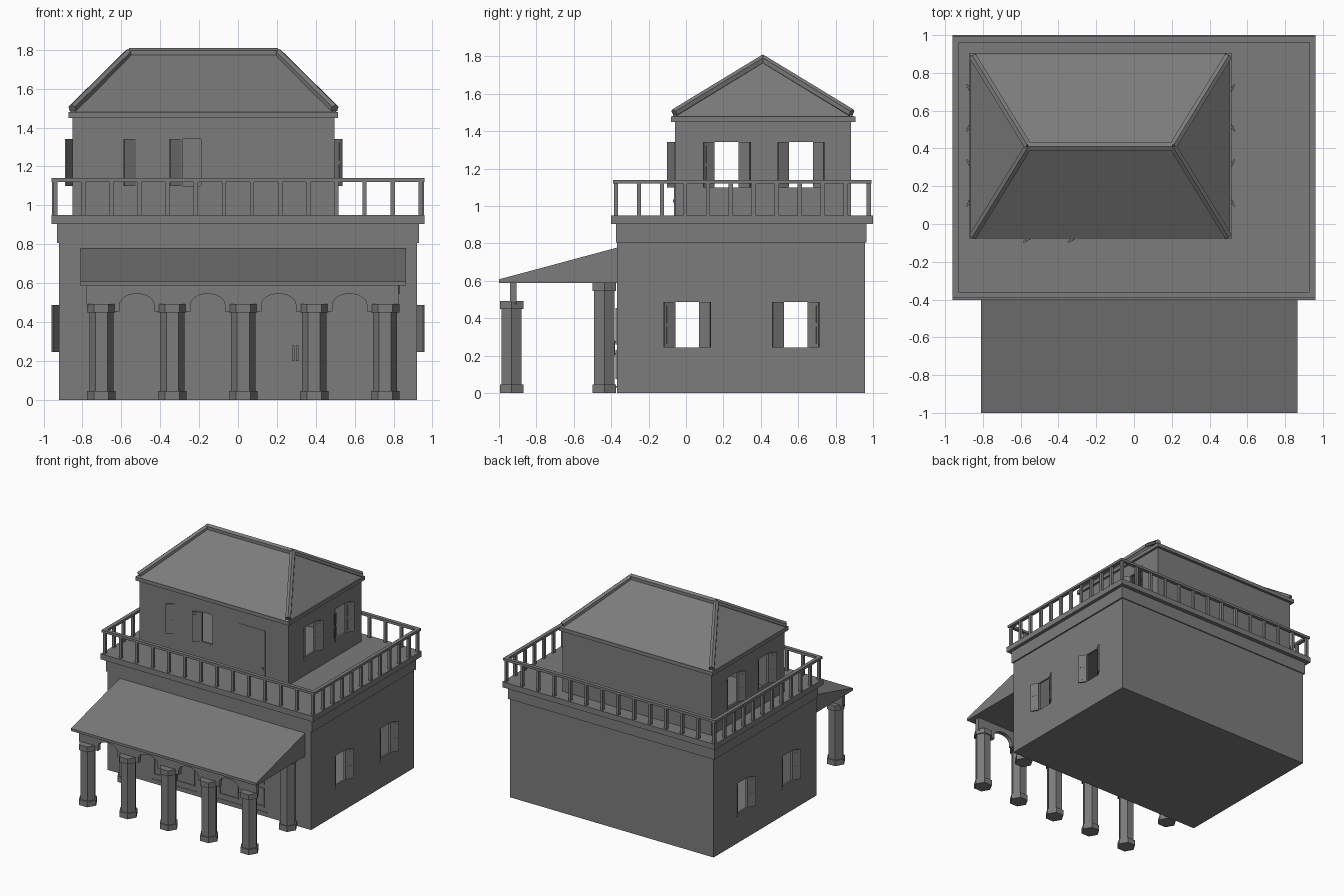
import bpy, bmesh, math
from mathutils import Vector

if "Cube" in bpy.data.objects:
    bpy.data.objects.remove(bpy.data.objects["Cube"])

# Dark grey for the whole house
GREY = bpy.data.materials.new("dark_grey")
GREY.diffuse_color = (0.2, 0.2, 0.2, 1)
GREY.use_nodes = True
GREY.node_tree.nodes["Principled BSDF"].inputs["Base Color"].default_value = GREY.diffuse_color


def finish(name, bm):
    bmesh.ops.recalc_face_normals(bm, faces=bm.faces)
    me = bpy.data.meshes.new(name)
    bm.to_mesh(me)
    bm.free()
    me.materials.append(GREY)
    ob = bpy.data.objects.new(name, me)
    bpy.context.collection.objects.link(ob)
    return ob


def prism(name, pts, vec):
    """Extrude a planar outline along a vector."""
    bm = bmesh.new()
    f = bm.faces.new([bm.verts.new(p) for p in pts])
    r = bmesh.ops.extrude_face_region(bm, geom=[f])
    vs = [v for v in r["geom"] if isinstance(v, bmesh.types.BMVert)]
    bmesh.ops.translate(bm, verts=vs, vec=vec)
    rim = [e for e in bm.edges if len(e.link_faces) == 1]
    if rim:
        bmesh.ops.holes_fill(bm, edges=rim)
    return finish(name, bm)


def box(name, x0, x1, y0, y1, z0, z1):
    return prism(name, [(x0, y0, z0), (x1, y0, z0), (x1, y1, z0), (x0, y1, z0)], (0, 0, z1 - z0))


def hexa(name, x, y, z0, z1, r):
    pts = [(x + r * math.cos(math.pi * i / 3), y + r * math.sin(math.pi * i / 3), z0) for i in range(6)]
    return prism(name, pts, (0, 0, z1 - z0))


def cut(ob, cutter):
    m = ob.modifiers.new("cut", "BOOLEAN")
    m.operation, m.solver, m.object = "DIFFERENCE", "EXACT", cutter
    cutter.hide_render = True
    cutter.display_type = "WIRE"


def shutter(name, hinge, tip, z0, z1):
    """Upright leaf between two plan points, with raised panels."""
    a, b = Vector((*hinge, z0)), Vector((*tip, z0))
    d = (b - a).normalized()
    n = Vector((-d.y, d.x, 0)) * 0.005
    prism(name, [a + n, b + n, b - n, a - n], (0, 0, z1 - z0))
    m, h = n * 1.3, (z1 - z0) / 2 - 0.03
    for k in (0.02, h + 0.04):
        u = Vector((0, 0, k))
        p, q = a + d * 0.014 + u, b - d * 0.014 + u
        prism(name + "_panel", [p + m, q + m, q - m, p - m], (0, 0, h))


def bar(name, a, b, r):
    a, b = Vector(a), Vector(b)
    bm = bmesh.new()
    bmesh.ops.create_cone(bm, cap_ends=True, segments=6, radius1=r, radius2=r, depth=(b - a).length)
    ob = finish(name, bm)
    ob.location = (a + b) / 2
    ob.rotation_mode = "QUATERNION"
    ob.rotation_quaternion = (b - a).to_track_quat("Z", "Y")


# Hollow storeys with window openings that line up on both side walls
T = 0.015
lower = box("lower_storey", -0.92, 0.92, -0.37, 0.957, 0, 0.82)
upper = box("upper_storey", -0.85, 0.497, -0.06, 0.882, 0.94, 1.46)
cut(lower, box("lower_room_cutter", -0.92 + T, 0.92 - T, -0.37 + T, 0.957 - T, T, 0.8))
cut(upper, box("upper_room_cutter", -0.85 + T, 0.497 - T, -0.06 + T, 0.882 - T, 0.955, 1.445))
for ob, xl, xr, centres, z0, z1 in ((lower, -0.92, 0.92, (0.006, 0.587), 0.245, 0.487),
                                    (upper, -0.85, 0.497, (0.217, 0.615), 1.10, 1.342)):
    for c in centres:
        cut(ob, box("side_window_cutter", -1.2, 1.2, c - 0.065, c + 0.065, z0, z1))
        for x, out in ((xl, -1), (xr, 1)):
            for s in (-1, 1):
                shutter("side_shutter", (x, c + s * 0.066), (x + out * 0.036, c + s * 0.124), z0, z1)

# Front upper window and shutters
cut(upper, box("front_window_cutter", -0.285, -0.19, -0.15, 0.1, 1.10, 1.342))
for x in (-0.528, -0.292):
    shutter("front_shutter", (x, -0.06), (x - 0.058, -0.096), 1.10, 1.342)

# Upper door
box("balcony_door", 0.05, 0.29, -0.063, -0.05, 0.95, 1.34)
box("balcony_door_knob", 0.26, 0.275, -0.07, -0.06, 1.02, 1.035)

# Frieze and cornice with a low inner kerb
box("frieze", -0.932, 0.932, -0.375, 0.966, 0.805, 0.91)
box("cornice", -0.96, 0.96, -0.402, 1.0, 0.905, 0.95)

# Balcony railing
RX, Y0, Y1, P = 0.945, -0.375, 0.977, 0.011
for y in (Y0, Y1):
    box("rail_long", -RX - 0.015, RX + 0.015, y - 0.015, y + 0.015, 1.12, 1.14)
    for i in range(14):
        x = -0.94 + 1.88 * i / 13
        box("baluster", x - P, x + P, y - P, y + P, 0.95, 1.125)
for x in (-RX, RX):
    box("rail_side", x - 0.015, x + 0.015, Y0, Y1, 1.12, 1.14)
    for i in range(1, 11):
        y = Y0 + (Y1 - Y0) * i / 11
        box("baluster", x - P, x + P, y - P, y + P, 0.95, 1.125)

# Hipped roof with eave slab and ridge trim
box("eave", -0.872, 0.515, -0.08, 0.905, 1.45, 1.48)
corners = [(-0.865, -0.073, 1.48), (0.505, -0.073, 1.48), (0.505, 0.895, 1.48), (-0.865, 0.895, 1.48)]
ridge = [(-0.56, 0.411, 1.785), (0.205, 0.411, 1.785)]
bm = bmesh.new()
v = [bm.verts.new(p) for p in corners + ridge]
for f in ((0, 1, 5, 4), (1, 2, 5), (2, 3, 4, 5), (3, 0, 4), (0, 3, 2, 1)):
    bm.faces.new([v[i] for i in f])
finish("hip_roof", bm)
bar("ridge_trim", ridge[0], ridge[1], 0.025)
for i, c in enumerate(corners):
    bar("hip_trim", (c[0] * 0.985, c[1] + (0.01 if i < 2 else -0.01), 1.497), ridge[0 if i in (0, 3) else 1], 0.023)

# Sloped porch roof
prism("porch_roof", [(-0.81, -1.0, 0.588), (-0.81, -1.0, 0.608), (-0.81, -0.36, 0.78), (-0.81, -0.36, 0.588)],
      (1.675, 0, 0))

# Porch columns: five in front, taller ones at the wall ends
cols = [-0.703 + 0.365 * i for i in range(5)]
for x, y, top in [(x, -0.932, 0.492) for x in cols] + [(x, -0.437, 0.588) for x in (cols[0], cols[-1])]:
    hexa("column_shaft", x, y, 0.02, top - 0.02, 0.062)
    hexa("column_base", x, y, 0, 0.045, 0.073)
    hexa("column_capital", x, y, top - 0.043, top, 0.073)

# Arcade panel with an arch in every bay
YA = -0.94
pts = [(-0.78, YA, 0.59), (-0.78, YA, 0.49), (cols[0] - 0.05, YA, 0.455)]
for a, b in zip(cols, cols[1:]):
    c = (a + b) / 2
    pts.append((c - 0.088, YA, 0.455))
    for i in range(13):
        t = math.pi * (1 - i / 12)
        pts.append((c + 0.088 * math.cos(t), YA, 0.49 + 0.055 * math.sin(t)))
    pts.append((c + 0.088, YA, 0.455))
pts += [(cols[-1] + 0.05, YA, 0.455), (0.825, YA, 0.49), (0.825, YA, 0.59)]
prism("arcade", pts, (0, 0.035, 0))

# Front doors: framed panels, thresholds and pull handles
for x0, x1 in ((-0.5, -0.335), (-0.295, -0.13), (0.09, 0.265), (0.325, 0.5)):
    box("threshold", x0 - 0.02, x1 + 0.02, -0.374, -0.365, 0.03, 0.037)
    for z0, z1 in ((0.075, 0.23), (0.26, 0.455)):
        w = 0.009
        for a, b, c, d in ((x0, x1, z0, z0 + w), (x0, x1, z1 - w, z1), (x0, x0 + w, z0, z1), (x1 - w, x1, z0, z1)):
            box("door_panel_moulding", a, b, -0.376, -0.365, c, d)
for x in (0.285, 0.305):
    box("door_handle", x - 0.006, x + 0.006, -0.388, -0.38, 0.2, 0.28)
    for z in (0.205, 0.27):
        box("handle_mount", x - 0.005, x + 0.005, -0.382, -0.365, z, z + 0.008)
